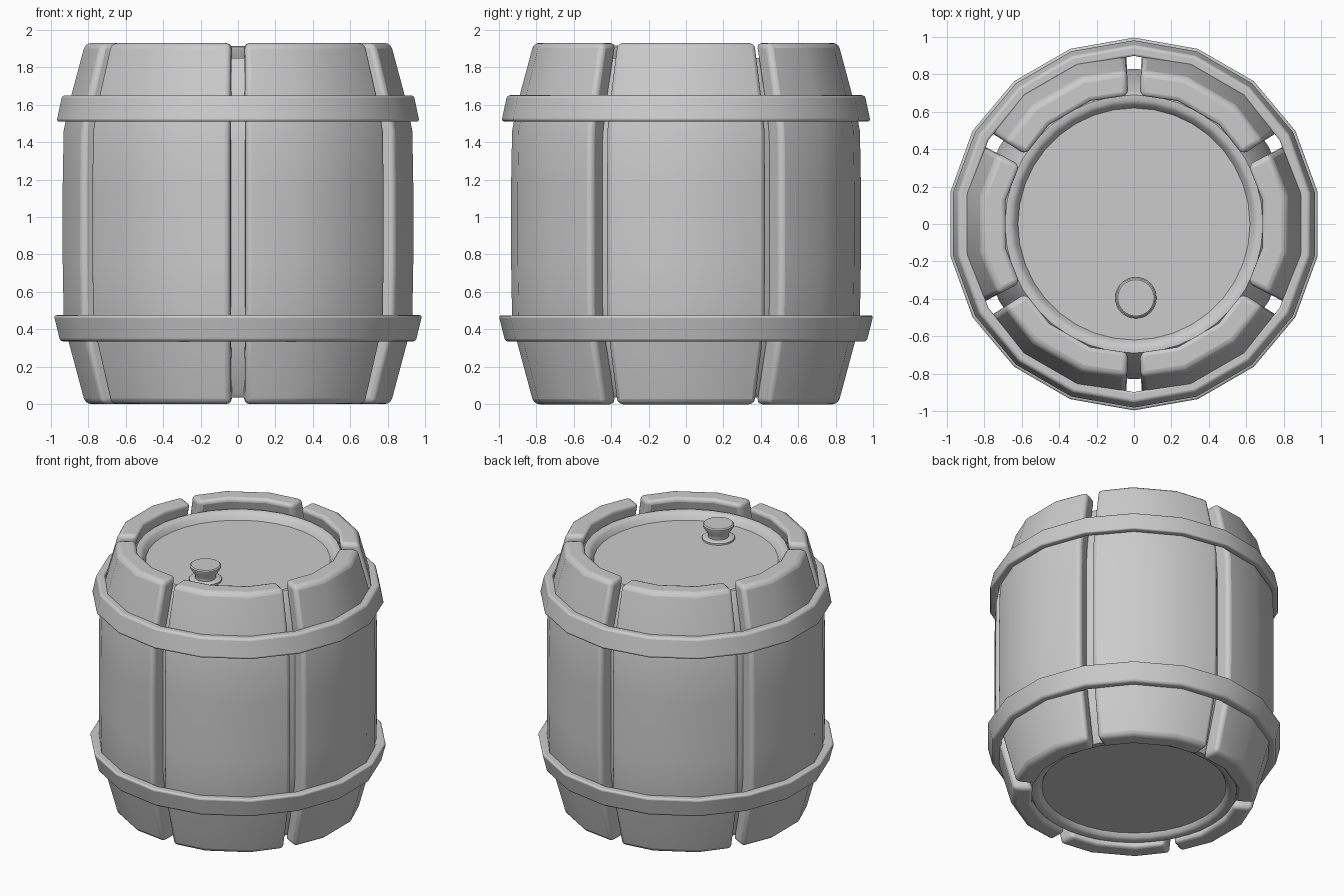
import bpy, bmesh
from math import radians, cos, sin, pi

if "Cube" in bpy.data.objects:
    bpy.data.objects.remove(bpy.data.objects["Cube"])


def finish(bm, name, bevel=0.0, segments=3, angle=40):
    bmesh.ops.remove_doubles(bm, verts=bm.verts, dist=0.0001)
    bmesh.ops.recalc_face_normals(bm, faces=bm.faces)
    mesh = bpy.data.meshes.new(name)
    bm.to_mesh(mesh)
    bm.free()
    obj = bpy.data.objects.new(name, mesh)
    bpy.context.collection.objects.link(obj)
    bpy.ops.object.select_all(action='DESELECT')
    obj.select_set(True)
    bpy.context.view_layer.objects.active = obj
    bpy.ops.object.shade_smooth_by_angle(angle=radians(angle))
    if bevel:
        m = obj.modifiers.new("soft_edges", 'BEVEL')
        m.width = bevel
        m.segments = segments
        m.limit_method = 'ANGLE'
        m.angle_limit = radians(angle)
    return obj


def lathe(name, profile, sides, closed=False, center=(0, 0), start=0.0, bevel=0.0):
    """Revolve an (r, z) profile around a vertical axis."""
    bm = bmesh.new()
    rings = []
    for i in range(sides):
        a = start + 2 * pi * i / sides
        rings.append([bm.verts.new((center[0] + r * cos(a), center[1] + r * sin(a), z))
                      for r, z in profile])
    n = len(profile)
    for i in range(sides):
        a, b = rings[i], rings[(i + 1) % sides]
        for j in range(n if closed else n - 1):
            k = (j + 1) % n
            if profile[j][0] == 0:
                bm.faces.new((a[j], b[k], a[k]))
            elif profile[k][0] == 0:
                bm.faces.new((a[j], b[j], a[k]))
            else:
                bm.faces.new((a[j], b[j], b[k], a[k]))
    return finish(bm, name, bevel)


# Staves: three-facet thick planks, pinched in at the top and bottom
HEIGHT = 1.93
half = [(0.83, 0.69, 0.0), (0.92, 0.785, 0.33), (0.948, 0.81, 0.47), (0.953, 0.815, 0.75)]
rows = half + [(o, i, HEIGHT - z) for o, i, z in reversed(half)]
columns = [(-27.4, 0.985), (-10.5, 1.0), (10.5, 1.0), (27.4, 0.985)]


def stave(name, heading):
    bm = bmesh.new()
    grids = []
    for side in (0, 1):
        grids.append([[bm.verts.new((row[side] * f * cos(radians(heading + a)),
                                     row[side] * f * sin(radians(heading + a)), row[2]))
                       for a, f in columns] for row in rows])
    outer, inner = grids
    last_r, last_c = len(rows) - 1, len(columns) - 1
    for g in grids:
        for r in range(last_r):
            for c in range(last_c):
                bm.faces.new((g[r][c], g[r][c + 1], g[r + 1][c + 1], g[r + 1][c]))
    for r in range(last_r):
        for c in (0, last_c):
            bm.faces.new((outer[r][c], outer[r + 1][c], inner[r + 1][c], inner[r][c]))
    for c in range(last_c):
        for r in (0, last_r):
            bm.faces.new((outer[r][c], outer[r][c + 1], inner[r][c + 1], inner[r][c]))
    return finish(bm, name, bevel=0.03)


for i in range(6):
    stave(f"stave_{i + 1}", 60 * i)

# Inner drum with rims and recessed lids
lathe("inner_drum", [(0, 0.07), (0.62, 0.07), (0.635, 0.045), (0.655, 0.035), (0.69, 0.035),
                     (0.71, 0.06), (0.80, 0.36), (0.83, 0.55), (0.83, 1.38), (0.80, 1.57),
                     (0.715, 1.82), (0.69, 1.85), (0.66, 1.85), (0.64, 1.835),
                     (0.62, 1.80), (0, 1.80)], 36)

# Tapered hoops
lathe("lower_hoop", [(0.965, 0.335), (1.0, 0.475), (0.935, 0.475), (0.90, 0.335)], 18,
      closed=True, start=radians(10), bevel=0.015)
lathe("upper_hoop", [(0.985, 1.51), (0.955, 1.65), (0.895, 1.65), (0.93, 1.51)], 18,
      closed=True, start=radians(10), bevel=0.015)

# Stopper and its collar on the lid
lathe("stopper", [(0, 1.915), (0.097, 1.915), (0.105, 1.908), (0.104, 1.895), (0.075, 1.85),
                  (0.07, 1.83), (0.07, 1.79), (0, 1.79)], 32, center=(0.01, -0.395))
lathe("stopper_collar", [(0.065, 1.79), (0.11, 1.79), (0.11, 1.812), (0.10, 1.82),
                         (0.065, 1.82)], 32, closed=True, center=(0.01, -0.395))
